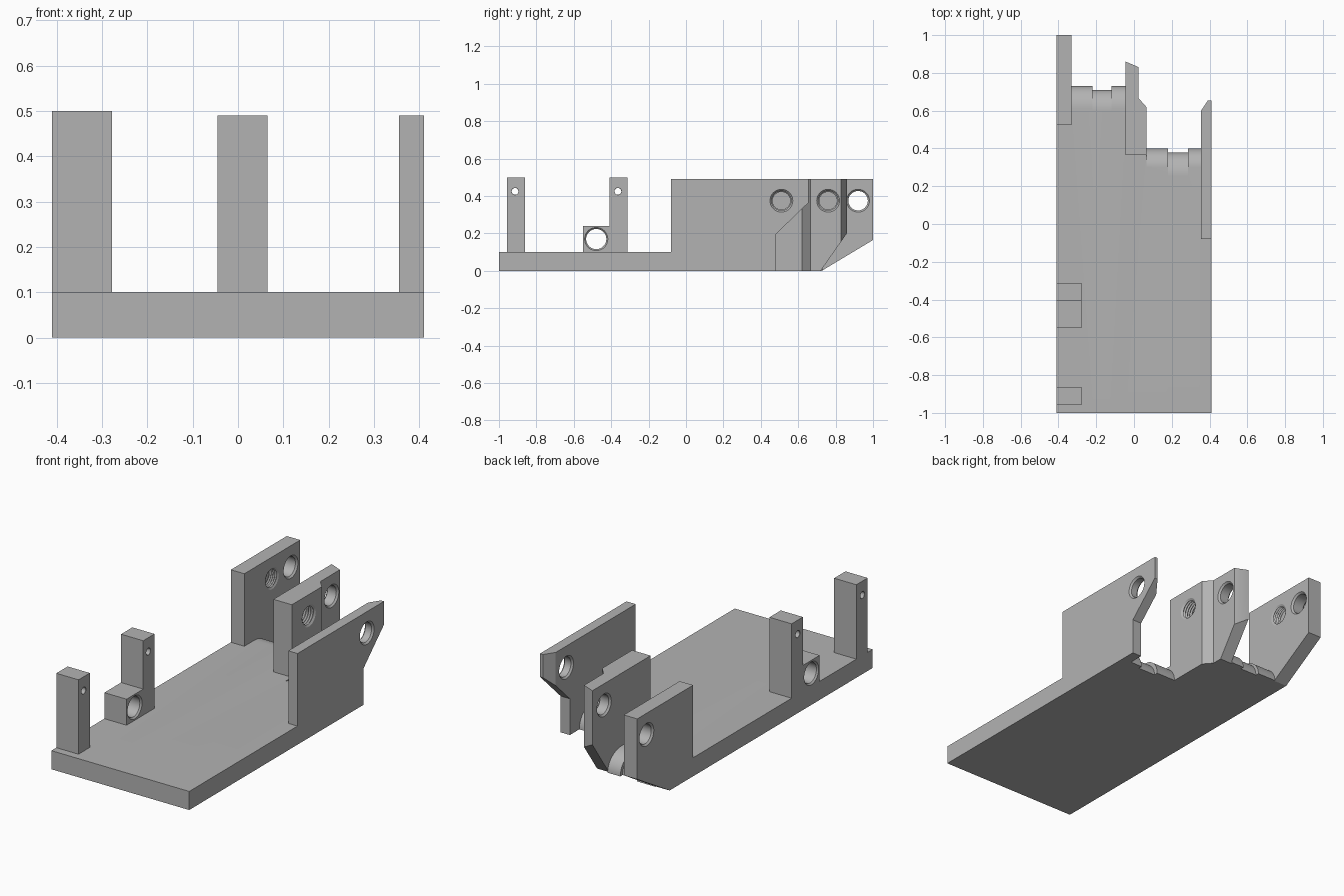
import bpy, bmesh, math
from mathutils import Vector

if "Cube" in bpy.data.objects:
    bpy.data.objects.remove(bpy.data.objects["Cube"])

GREY = bpy.data.materials.new("plain_grey")
GREY.use_nodes = True
GREY.diffuse_color = (0.45, 0.45, 0.45, 1)
GREY.node_tree.nodes["Principled BSDF"].inputs["Base Color"].default_value = GREY.diffuse_color


def finish(name, bm):
    bmesh.ops.recalc_face_normals(bm, faces=bm.faces)
    mesh = bpy.data.meshes.new(name)
    bm.to_mesh(mesh)
    bm.free()
    mesh.materials.append(GREY)
    ob = bpy.data.objects.new(name, mesh)
    bpy.context.collection.objects.link(ob)
    return ob


def prism(name, points, depth):
    """Sweep a closed outline of 3D points along a vector."""
    bm = bmesh.new()
    face = bm.faces.new([bm.verts.new(p) for p in points])
    new = bmesh.ops.extrude_face_region(bm, geom=[face])["geom"]
    verts = [v for v in new if isinstance(v, bmesh.types.BMVert)]
    bmesh.ops.translate(bm, verts=verts, vec=Vector(depth))
    return finish(name, bm)


def side_prism(name, x0, x1, outline):
    return prism(name, [(x0, y, z) for y, z in outline], (x1 - x0, 0, 0))


def plan_prism(name, outline):
    return prism(name, [(x, y, -0.1) for x, y in outline], (0, 0, 1))


def box(name, x0, x1, y0, y1, z0, z1):
    return side_prism(name, x0, x1, [(y0, z0), (y1, z0), (y1, z1), (y0, z1)])


def combine(ob, tool, operation):
    mod = ob.modifiers.new("bool", 'BOOLEAN')
    mod.operation, mod.solver, mod.object = operation, 'EXACT', tool
    bpy.context.view_layer.objects.active = ob
    bpy.ops.object.modifier_apply(modifier=mod.name)
    bpy.data.objects.remove(tool)


def bore(ob, y, z, stations, n=40):
    """Cut a turned hole along x; stations are (x, radius)."""
    bm = bmesh.new()
    rings = [[bm.verts.new((x, y + r * math.cos(math.tau * i / n),
                            z + r * math.sin(math.tau * i / n))) for i in range(n)]
             for x, r in stations]
    for a, b in zip(rings, rings[1:]):
        for i in range(n):
            j = (i + 1) % n
            bm.faces.new((a[i], a[j], b[j], b[i]))
    bm.faces.new(rings[0])
    bm.faces.new(rings[-1])
    combine(ob, finish("cutter", bm), 'DIFFERENCE')


def through_hole(ob, y, z, x0, x1, r=0.052, lip=0.009):
    e = 0.01
    bore(ob, y, z, [(x0 - e, r + lip), (x0, r + lip), (x0 + lip, r),
                    (x1 - lip, r), (x1, r + lip), (x1 + e, r + lip)])


def threaded_hole(ob, y, z, face_x, depth, turns=5):
    pitch = depth / turns
    st = [(face_x + 0.01, 0.058), (face_x, 0.058)]
    for k in range(turns):
        st += [(face_x - (k + 0.5) * pitch, 0.047), (face_x - (k + 1) * pitch, 0.054)]
    bore(ob, y, z, st)


# Base plate: side-by-side strips, some with a rounded rear end
T = 0.1
X0, X1, FRONT = -0.41, 0.41, -1.0


def strip(x0, x1, rear, run=0.0, steps=14):
    pts = [(FRONT, 0), (rear, 0)]
    if run:
        for i in range(1, steps + 1):
            a = math.pi / 2 * i / steps
            pts.append((rear - run + run * math.cos(a), T * math.sin(a)))
    else:
        pts.append((rear, T))
    return side_prism("strip", x0, x1, pts + [(FRONT, T)])


base = strip(X0, -0.33, 0.53)
base.name = "base_plate"
strips = [(-0.33, -0.22, 0.73, 0.12), (-0.22, -0.12, 0.71, 0.11), (-0.12, -0.045, 0.73, 0.12),
          (-0.045, 0.065, 0.37), (0.065, 0.18, 0.40, 0.10), (0.18, 0.285, 0.378, 0.125),
          (0.285, 0.355, 0.40, 0.10), (0.355, X1, 0.0)]
for s in strips:
    combine(base, strip(*s), 'UNION')

# Right hinge wall
TOP = 0.49
right = side_prism("right_hinge_wall", X0, -0.33,
                   [(0.525, 0), (0.725, 0), (1, 0.165), (1, TOP), (0.525, TOP)])
through_hole(right, 0.92, 0.375, X0, -0.33)
threaded_hole(right, 0.76, 0.375, -0.33, 0.055)

# Middle hinge wall with a stepped, slanted rear
middle = side_prism("middle_hinge_wall", -0.045, 0.065,
                    [(0.365, 0), (0.72, 0), (0.86, 0.2), (0.86, TOP), (0.365, TOP)])
combine(middle, plan_prism("cutter", [(-0.1, 0.884), (0.025, 0.83), (0.025, 0.665),
                                      (0.065, 0.62), (0.1, 0.58), (0.1, 1.1), (-0.1, 1.1)]),
        'DIFFERENCE')
through_hole(middle, 0.76, 0.375, -0.045, 0.025)
threaded_hole(middle, 0.51, 0.375, 0.065, 0.07)

# Left hinge wall with a chamfered inner tip
left = side_prism("left_hinge_wall", 0.355, X1,
                  [(-0.08, 0), (0.48, 0), (0.48, 0.195), (0.655, 0.365),
                   (0.655, TOP), (-0.08, TOP)])
combine(left, plan_prism("cutter", [(0.335, 0.57), (0.415, 0.69), (0.335, 0.69)]), 'DIFFERENCE')
through_hole(left, 0.51, 0.375, 0.355, X1)

# Upright posts with small pin holes
PX = -0.278
for name, y in (("front_post", -0.91), ("rear_post", -0.36)):
    post = box(name, X0, PX, y - 0.048, y + 0.048, T, 0.5)
    through_hole(post, y - 0.004, 0.425, X0, PX, 0.018, 0.001)

# Bearing block beside the rear post
block = box("bearing_block", X0, PX, -0.55, -0.408, T, 0.24)
through_hole(block, -0.48, 0.17, X0, PX, 0.054, 0.008)

# Smooth the curved surfaces, keep the edges sharp
for ob in bpy.context.scene.objects:
    ob.select_set(ob.type == 'MESH')
bpy.context.view_layer.objects.active = base
bpy.ops.object.shade_smooth_by_angle(angle=math.radians(25))
